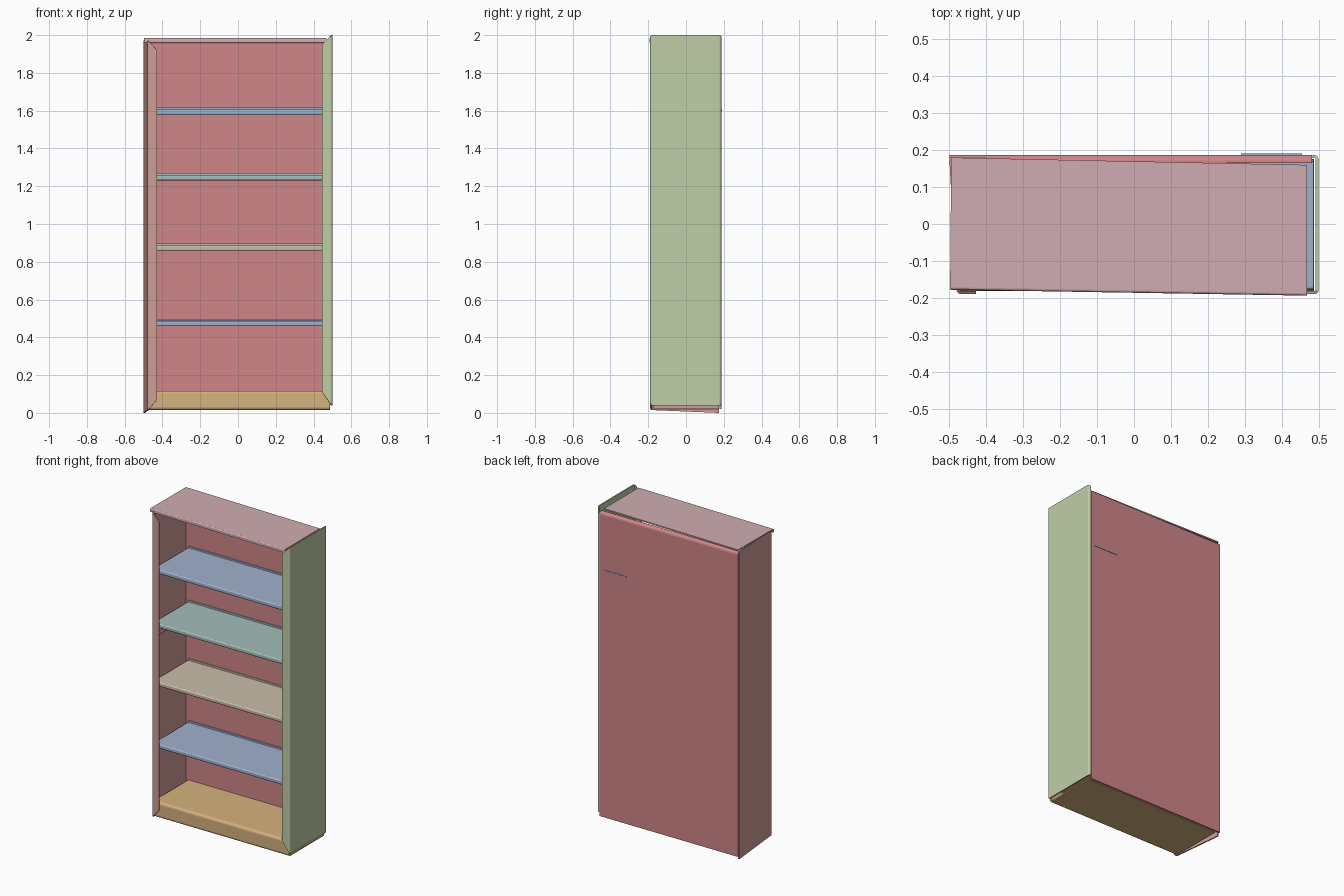
import bpy
from mathutils import Vector

cube = bpy.data.objects.get("Cube")
if cube:
    bpy.data.objects.remove(cube, do_unlink=True)


def material(name, r, g, b):
    """Flat colour given as 0-255 sRGB, stored linear."""
    lin = [((c / 255 + 0.055) / 1.055) ** 2.4 for c in (r, g, b)] + [1]
    mat = bpy.data.materials.new(name)
    mat.use_nodes = True
    mat.diffuse_color = lin
    mat.node_tree.nodes["Principled BSDF"].inputs["Base Color"].default_value = lin
    return mat


red = material("dusty red", 208, 134, 137)
pink = material("pale pink", 208, 172, 178)
rose = material("rose brown", 208, 158, 152)
green = material("sage green", 192, 205, 167)
tan = material("tan", 213, 178, 126)
blue = material("steel blue", 160, 177, 204)
teal = material("soft teal", 164, 190, 186)
beige = material("beige", 202, 189, 170)


def sheet(name, pairs, mat, thickness=0.008, radius=0.008):
    """Folded sheet metal: a strip of quads between point pairs."""
    verts = [p for pair in pairs for p in pair]
    faces = [(2 * i, 2 * i + 1, 2 * i + 3, 2 * i + 2) for i in range(len(pairs) - 1)]
    mesh = bpy.data.meshes.new(name)
    mesh.from_pydata([Vector(v) for v in verts], [], faces)
    mesh.materials.append(mat)
    obj = bpy.data.objects.new(name, mesh)
    bpy.context.collection.objects.link(obj)
    bend = obj.modifiers.new("bend", "BEVEL")
    bend.width = radius
    bend.segments = 3
    bend.limit_method = "ANGLE"
    solid = obj.modifiers.new("thickness", "SOLIDIFY")
    solid.thickness = thickness
    solid.offset = 0
    return obj


def along_x(profile, x0, x1):
    return [((x0, y, z), (x1, y, z)) for y, z in profile]


def upright(outline):
    return [((x, y, z0), (x, y, z1)) for x, y, z0, z1 in outline]


# Side panels with mitred front flanges
sheet("left_side", upright([
    (0.445, -0.186, 0.11, 1.95),
    (0.496, -0.186, 0.04, 2.0),
    (0.496, 0.183, 0.04, 2.0),
    (0.484, 0.183, 0.05, 1.99)]), green)
sheet("right_side", upright([
    (-0.428, -0.186, 0.07, 1.92),
    (-0.476, -0.186, 0.015, 1.97),
    (-0.496, 0.174, 0.0, 1.97)]), rose)

# Back panel with a short fold at the top
sheet("back_panel", along_x(
    [(0.183, 0.02), (0.183, 1.966), (0.165, 1.966)], -0.499, 0.482), red, 0.009, 0.012)

# Top panel, slightly skewed, with a front lip
sheet("top_panel", [
    ((-0.495, 0.180, 1.98), (0.468, 0.160, 1.98)),
    ((-0.498, -0.174, 1.98), (0.468, -0.190, 1.98)),
    ((-0.498, -0.174, 1.962), (0.468, -0.190, 1.962))], pink, 0.008, 0.003)

# Base: lower shelf, kick plate and underside
sheet("base", along_x(
    [(0.172, 0.113), (-0.177, 0.113), (-0.177, 0.02), (0.176, 0.02)],
    -0.472, 0.488), tan, 0.008, 0.012)

# Shelves with a folded front lip and a small upturn at the back
shelves = [("upper", 1.602, blue), ("upper_middle", 1.256, teal),
           ("lower_middle", 0.882, beige), ("lower", 0.484, blue)]
for label, z, mat in shelves:
    sheet(label + "_shelf", along_x(
        [(0.172, z + 0.014), (0.172, z), (-0.174, z),
         (-0.174, z - 0.022), (-0.155, z - 0.022)],
        -0.472, 0.486), mat, 0.006, 0.005)

# Edge of the upper shelf showing through the back
sheet("shelf_back_tab", along_x([(0.17, 1.602), (0.191, 1.602)], 0.29, 0.455), blue, 0.006)

# Support rails on the inside of the right side
for i, z in enumerate((1.17, 1.21)):
    sheet(f"support_rail_{i + 1}", [
        ((-0.478, -0.16, z), (-0.490, 0.165, z)),
        ((-0.462, -0.16, z), (-0.474, 0.165, z))], rose, 0.008)
